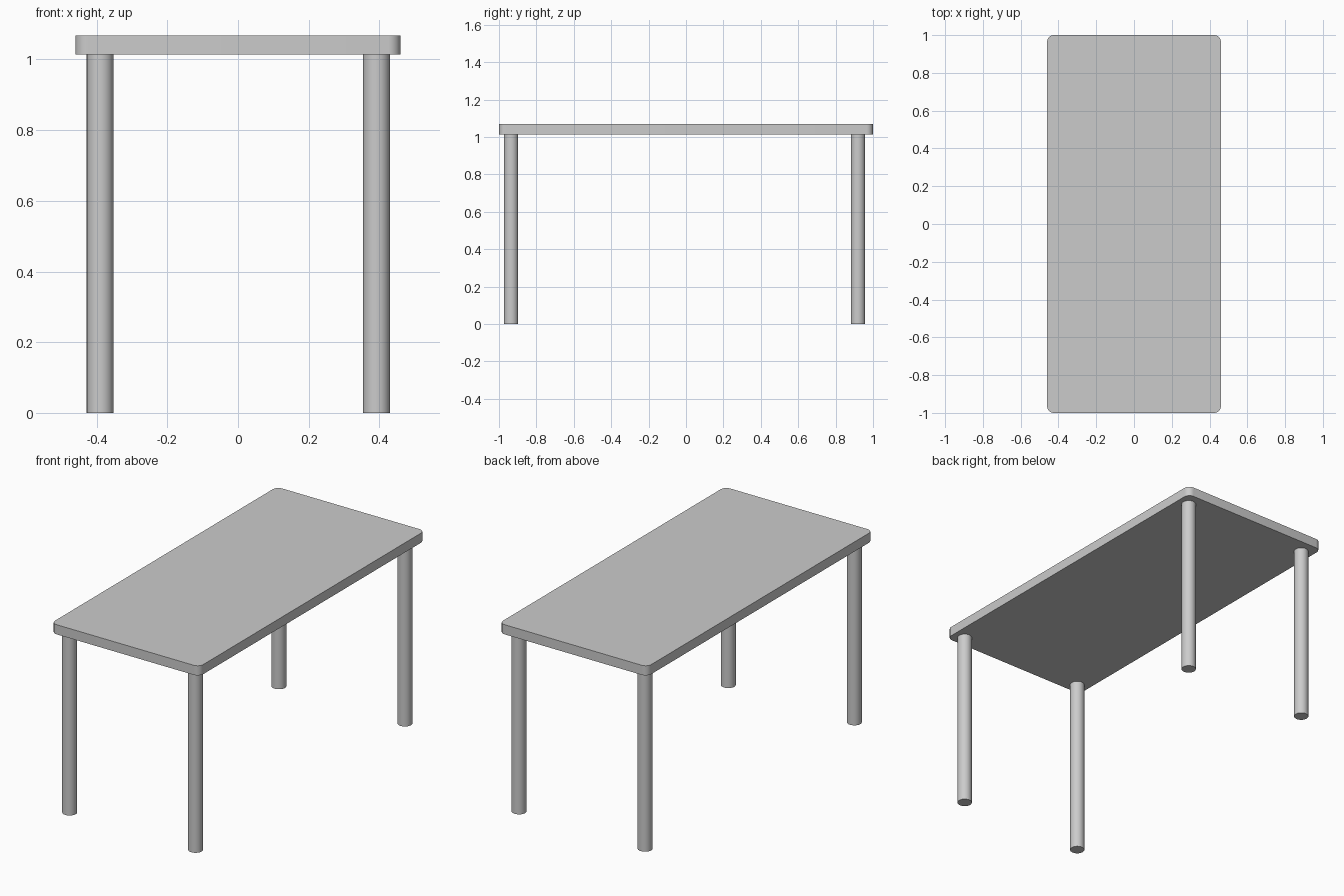
import bpy
import bmesh

if "Cube" in bpy.data.objects:
    bpy.data.objects.remove(bpy.data.objects["Cube"])

TOP_Z, UNDER_Z = 1.068, 1.014
HALF_X, HALF_Y = 0.46, 1.0
LEG_R = 0.038


def finish(obj):
    bpy.ops.object.select_all(action='DESELECT')
    obj.select_set(True)
    bpy.context.view_layer.objects.active = obj
    bpy.ops.object.shade_smooth_by_angle()


# Tabletop: slab with rounded vertical corners
bm = bmesh.new()
bmesh.ops.create_cube(bm, size=1)
for v in bm.verts:
    v.co.x *= 2 * HALF_X
    v.co.y *= 2 * HALF_Y
    v.co.z = TOP_Z if v.co.z > 0 else UNDER_Z
corners = [e for e in bm.edges if abs(e.verts[0].co.z - e.verts[1].co.z) > 0.01]
bmesh.ops.bevel(bm, geom=corners, offset=0.035, offset_type='OFFSET',
                segments=8, profile=0.5, affect='EDGES')
mesh = bpy.data.meshes.new("tabletop")
bm.to_mesh(mesh)
bm.free()
tabletop = bpy.data.objects.new("tabletop", mesh)
bpy.context.collection.objects.link(tabletop)
finish(tabletop)

# Four round legs, the back pair set in slightly further
for side, x in (("left", -0.39), ("right", 0.392)):
    for end, y in (("front", -0.935), ("back", 0.92)):
        bpy.ops.mesh.primitive_cylinder_add(vertices=32, radius=LEG_R, depth=UNDER_Z,
                                            location=(x, y, UNDER_Z / 2))
        leg = bpy.context.object
        leg.name = f"{end}_{side}_leg"
        finish(leg)
